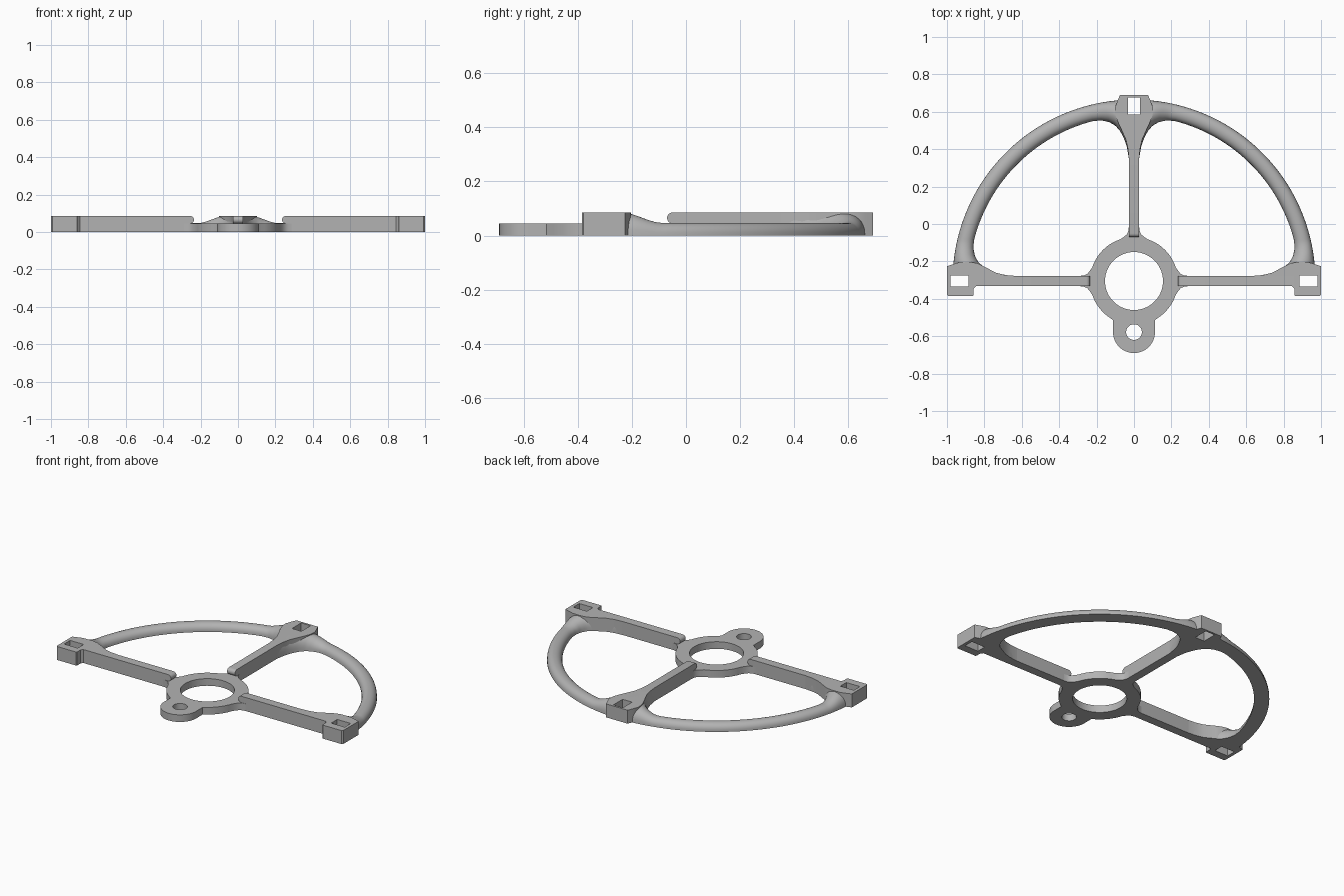
import bpy, bmesh, math
from math import sin, cos, radians, pi
from mathutils import Matrix

if "Cube" in bpy.data.objects:
    bpy.data.objects.remove(bpy.data.objects["Cube"])

CY = -0.305          # y of the hub centre
TOP = 0.085          # height of spokes and pads
LOW = 0.045          # height of the hub
HALF = 0.0275        # half width of a spoke

grey = bpy.data.materials.new("warm grey")
grey.diffuse_color = (0.45, 0.45, 0.45, 1)
grey.use_nodes = True
grey.node_tree.nodes["Principled BSDF"].inputs["Base Color"].default_value = grey.diffuse_color


def finish(obj, angle=35):
    obj.data.materials.clear()
    obj.data.materials.append(grey)
    bpy.ops.object.select_all(action='DESELECT')
    obj.select_set(True)
    bpy.context.view_layer.objects.active = obj
    bpy.ops.object.shade_smooth_by_angle(angle=radians(angle))


def plate(name, loops, height):
    """Upright prism from an outline followed by hole outlines."""
    cu = bpy.data.curves.new(name, 'CURVE')
    cu.dimensions = '2D'
    cu.fill_mode = 'BOTH'
    cu.extrude = height / 2
    for loop in loops:
        sp = cu.splines.new('POLY')
        sp.points.add(len(loop) - 1)
        for p, (x, y) in zip(sp.points, loop):
            p.co = (x, y, 0, 1)
        sp.use_cyclic_u = True
    tmp = bpy.data.objects.new(name + "_outline", cu)
    bpy.context.collection.objects.link(tmp)
    bpy.context.view_layer.update()
    me = bpy.data.meshes.new_from_object(tmp.evaluated_get(bpy.context.evaluated_depsgraph_get()))
    bpy.data.objects.remove(tmp)
    me.transform(Matrix.Translation((0, 0, height / 2)))
    bm = bmesh.new()
    bm.from_mesh(me)
    bmesh.ops.remove_doubles(bm, verts=bm.verts, dist=1e-5)
    bmesh.ops.recalc_face_normals(bm, faces=bm.faces)
    bm.to_mesh(me)
    bm.free()
    obj = bpy.data.objects.new(name, me)
    bpy.context.collection.objects.link(obj)
    finish(obj)


def solid(name, rings, matrix=None):
    """Closed skin through a row of equal rings, capped at both ends."""
    bm = bmesh.new()
    vs = [[bm.verts.new(p) for p in ring] for ring in rings]
    n = len(rings[0])
    for a, b in zip(vs, vs[1:]):
        for i in range(n):
            bm.faces.new((a[i], a[(i + 1) % n], b[(i + 1) % n], b[i]))
    bm.faces.new(vs[0])
    bm.faces.new(vs[-1])
    bmesh.ops.recalc_face_normals(bm, faces=bm.faces)
    me = bpy.data.meshes.new(name)
    bm.to_mesh(me)
    bm.free()
    if matrix:
        me.transform(matrix)
    obj = bpy.data.objects.new(name, me)
    bpy.context.collection.objects.link(obj)
    finish(obj)


def arc(cx, cy, r, a0, a1, n):
    return [(cx + r * cos(radians(a0 + (a1 - a0) * i / n)),
             cy + r * sin(radians(a0 + (a1 - a0) * i / n))) for i in range(n + 1)]


def rect(x0, x1, y0, y1):
    return [(x0, y0), (x1, y0), (x1, y1), (x0, y1)]


# Hub with bolt tab; flares lead into the three spokes
right = arc(0, -0.578, 0.112, -90, 0, 14) + [(0.112, -0.515)]
right += arc(0, CY, 0.235, -58, -18, 8)
flare = [(0.238, -0.052), (0.25, -0.038), (0.268, -0.030), (0.29, -HALF)]
right += [(x, CY + y) for x, y in flare] + [(x, CY - y) for x, y in flare[::-1]]
right += arc(0, CY, 0.235, 18, 72, 10)
right += [(-y, CY + x) for x, y in flare]
outline = right + [(-x, y) for x, y in right[:0:-1]]
plate("hub", [outline, arc(0, CY, 0.155, 0, 354, 59),
              arc(0, -0.578, 0.042, 0, 350, 35)], LOW)

# Spokes with a rounded nose overhanging the hub edge
nose = [(0.255 - 0.02 * sin(a), 0.065 - 0.02 * cos(a))
        for a in [pi * i / 10 for i in range(11)]]
side = [(0.255, 0)] + nose + [(0.884, TOP), (0.884, 0)]
for label, turn in (("right", 0), ("back", 90), ("left", 180)):
    m = Matrix.Translation((0, CY, 0)) @ Matrix.Rotation(radians(turn), 4, 'Z')
    solid(label + "_spoke", [[(x, s * HALF, z) for x, z in side] for s in (-1, 1)], m)

# Socket pads with rectangular holes
half_pad = [(0.075, 0.69), (0.087, 0.662), (0.102, 0.62), (0.1, 0.585), (0.088, 0.55),
            (0.065, 0.50), (0.043, 0.45), (0.032, 0.40), (HALF, 0.35)]
plate("back_pad", [half_pad + [(-x, y) for x, y in half_pad[::-1]],
                   rect(-0.033, 0.033, 0.585, 0.677)], TOP)
side_pad = [(0.64, -0.277), (0.69, -0.273), (0.74, -0.260), (0.80, -0.228), (0.835, -0.211),
            (0.87, -0.204), (0.935, -0.205), (0.965, -0.214), (1.0, -0.226), (1.0, -0.378),
            (0.993, -0.385), (0.862, -0.385), (0.857, -0.38), (0.857, -0.345),
            (0.845, -0.3325), (0.64, -0.3325)]
for label, s in (("right", 1), ("left", -1)):
    plate(label + "_pad", [[(s * x, y) for x, y in side_pad],
                           [(s * x, y) for x, y in rect(0.885, 0.98, -0.335, -0.275)]], TOP)

# Domed rim arcs that widen and rise where they meet the pads
inner = [(2.4, 0.655), (3.0, 0.715), (3.8, 0.757), (5.2, 0.803), (6.9, 0.838),
         (9.0, 0.861), (11.5, 0.876), (14.5, 0.883), (46, 0.883)]


def inner_radius(a):
    for (a0, r0), (a1, r1) in zip(inner, inner[1:]):
        if a <= a1:
            return r0 + (r1 - r0) * (a - a0) / (a1 - a0)
    return inner[-1][1]


def rim_ring(angle):
    off = min(angle, 90 - angle)
    r0, r1 = inner_radius(off), 0.97
    t = min(1, max(0, (off - 4.5) / 9))
    h = 0.084 - 0.037 * t * t * (3 - 2 * t)
    ring = []
    for i in range(17):
        u = pi * i / 16
        r = (r0 + r1) / 2 - (r1 - r0) / 2 * cos(u)
        z = h * sin(u) ** 0.8 if 0 < i < 16 else 0
        ring.append((r * cos(radians(angle)), CY + r * sin(radians(angle)), z))
    return ring


ends = [2.4 + 0.6 * i for i in range(21)]
angles = ends + [16 + 2 * i for i in range(30)] + [90 - a for a in ends[::-1]]
rings = [rim_ring(a) for a in angles]
solid("right_rim", rings)
solid("left_rim", [[(-x, y, z) for x, y, z in ring] for ring in rings])
